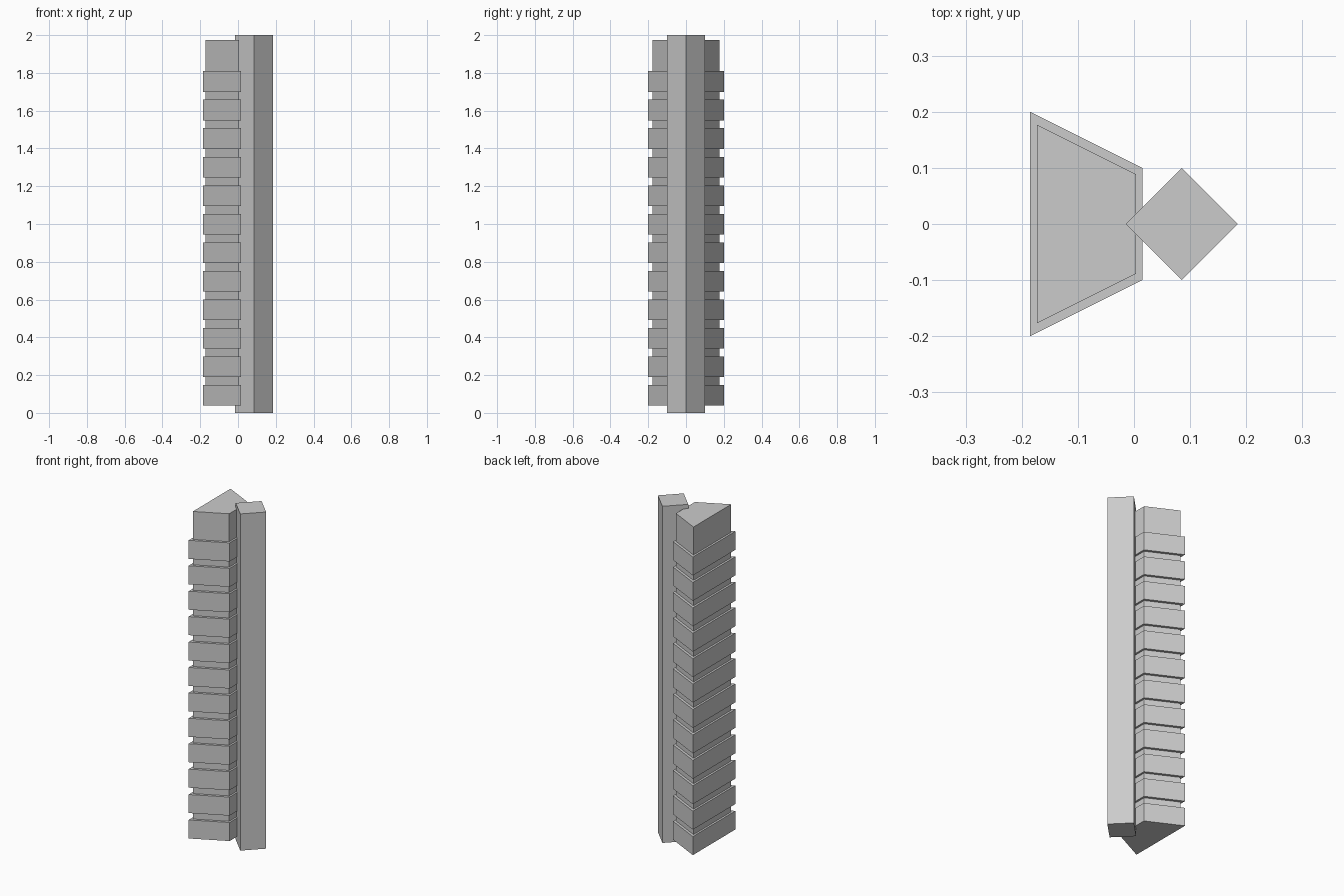
import bpy, bmesh

if "Cube" in bpy.data.objects:
    bpy.data.objects.remove(bpy.data.objects["Cube"])


def prism(name, outline, z0, z1):
    """Extrude a flat outline from z0 to z1."""
    bm = bmesh.new()
    base = bm.faces.new([bm.verts.new((x, y, z0)) for x, y in outline])
    top = bmesh.ops.extrude_face_region(bm, geom=[base])["geom"]
    verts = [v for v in top if isinstance(v, bmesh.types.BMVert)]
    bmesh.ops.translate(bm, vec=(0, 0, z1 - z0), verts=verts)
    bmesh.ops.recalc_face_normals(bm, faces=bm.faces)
    mesh = bpy.data.meshes.new(name)
    bm.to_mesh(mesh)
    bm.free()
    obj = bpy.data.objects.new(name, mesh)
    bpy.context.collection.objects.link(obj)
    return obj


def trapezoid(x0, x1, wide, narrow):
    return [(x0, -wide), (x1, -narrow), (x1, narrow), (x0, wide)]


# Diamond-plan service shaft
cx, r = 0.085, 0.1
prism("service_shaft", [(cx - r, 0), (cx, -r), (cx + r, 0), (cx, r)], 0, 2)

# Recessed tower core, its foot hidden inside the lowest band
prism("tower_core", trapezoid(-0.173, 0.004, 0.177, 0.0885), 0.05, 1.975)

# Projecting floor bands
FLOORS, PITCH, HEIGHT = 12, 0.151, 0.11
for i in range(FLOORS):
    z = 0.038 + i * PITCH
    prism(f"floor_band_{i + 1}", trapezoid(-0.185, 0.015, 0.2, 0.1), z, z + HEIGHT)
